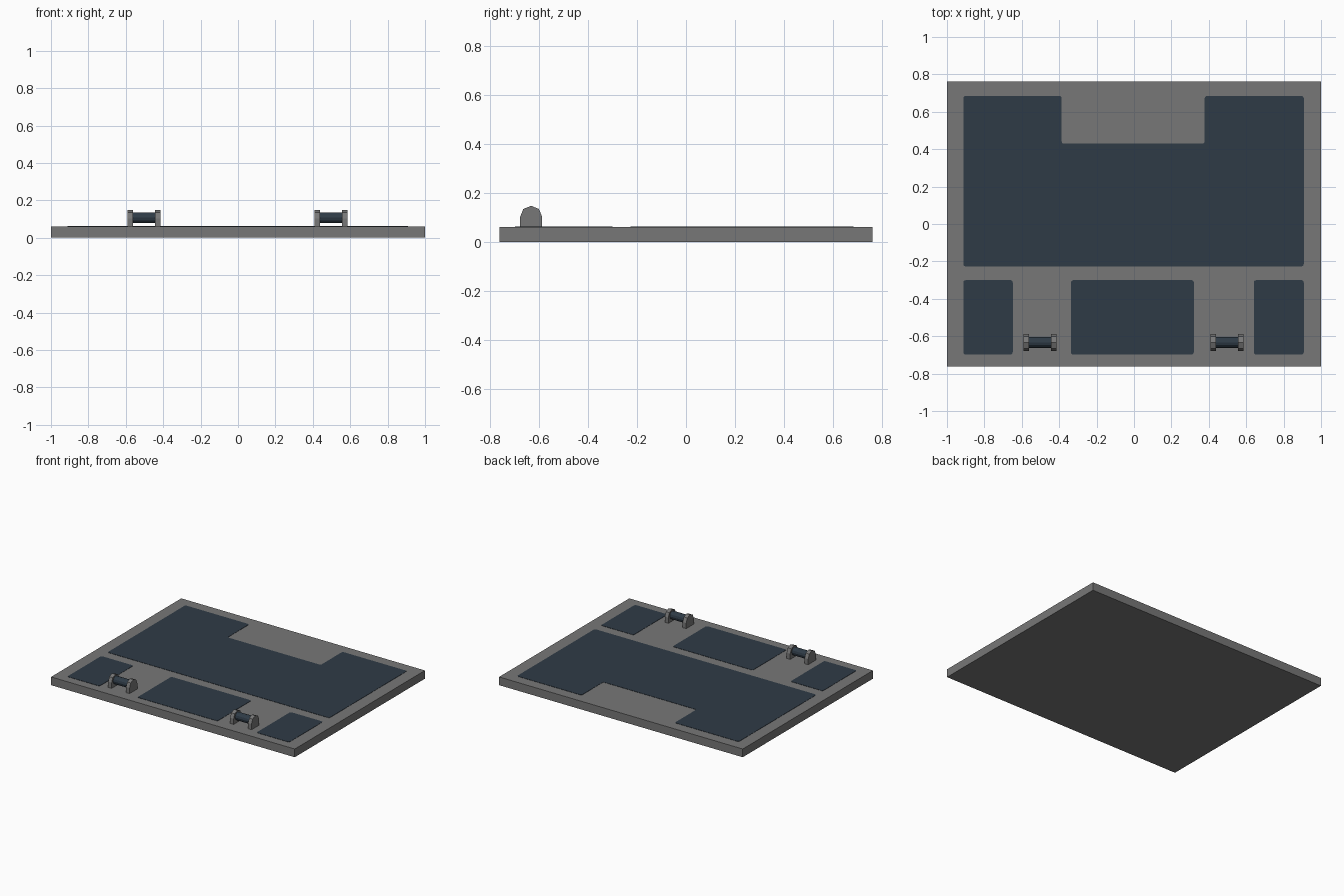
import bpy, bmesh, math
from mathutils import Vector, Matrix

if "Cube" in bpy.data.objects:
    bpy.data.objects.remove(bpy.data.objects["Cube"])

TOP = 0.061        # upper face of the slab
HALF_Y = 0.763


def material(name, rgb):
    m = bpy.data.materials.new(name)
    m.diffuse_color = (*rgb, 1)
    m.use_nodes = True
    m.node_tree.nodes["Principled BSDF"].inputs["Base Color"].default_value = m.diffuse_color
    return m


grey = material("concrete grey", (0.185, 0.185, 0.185))
navy = material("dark slate blue", (0.028, 0.044, 0.062))


def prism(name, points, direction, mat):
    """Extrude a planar outline along a direction."""
    bm = bmesh.new()
    face = bm.faces.new([bm.verts.new(p) for p in points])
    res = bmesh.ops.extrude_face_region(bm, geom=[face])
    verts = [g for g in res["geom"] if isinstance(g, bmesh.types.BMVert)]
    bmesh.ops.translate(bm, verts=verts, vec=Vector(direction))
    bmesh.ops.recalc_face_normals(bm, faces=bm.faces)
    mesh = bpy.data.meshes.new(name)
    bm.to_mesh(mesh)
    bm.free()
    mesh.materials.append(mat)
    ob = bpy.data.objects.new(name, mesh)
    bpy.context.collection.objects.link(ob)
    return ob


def rounded(outline, r=0.014, steps=3):
    """Round every corner of a 2D outline, convex or concave."""
    pts = [Vector(p) for p in outline]
    out = []
    for i, c in enumerate(pts):
        a = c + (pts[i - 1] - c).normalized() * r
        b = c + (pts[(i + 1) % len(pts)] - c).normalized() * r
        for k in range(steps + 1):
            t = k / steps
            out.append(a * (1 - t) ** 2 + c * 2 * t * (1 - t) + b * t * t)
    return out


def rect(x0, y0, x1, y1):
    return [(x0, y0), (x1, y0), (x1, y1), (x0, y1)]


# base slab
prism("base_slab", [(x, y, 0) for x, y in rect(-1, -HALF_Y, 1, HALF_Y)],
      (0, 0, TOP), grey)

# painted panels on the slab: one large notched panel and three small ones
panels = {
    "large_panel": [(-0.912, -0.227), (0.908, -0.227), (0.908, 0.685),
                    (0.378, 0.685), (0.378, 0.43), (-0.387, 0.43),
                    (-0.387, 0.685), (-0.912, 0.685)],
    "left_panel": rect(-0.912, -0.698, -0.648, -0.3),
    "middle_panel": rect(-0.337, -0.698, 0.32, -0.3),
    "right_panel": rect(0.641, -0.698, 0.908, -0.3),
}
for name, outline in panels.items():
    prism(name, [(p.x, p.y, TOP - 0.001) for p in rounded(outline)],
          (0, 0, 0.003), navy)

# two rod brackets near the front edge
CY, CZ, R = -0.633, 0.103, 0.045
arc = [(CY + R * math.cos(math.radians(a)), CZ + R * math.sin(math.radians(a)))
       for a in range(0, 181, 45)]
profile = [(CY + R, TOP - 0.002)] + arc + [(CY - R, TOP - 0.002)]
for side, cx in (("left", -0.503), ("right", 0.498)):
    # cheeks
    for end, x in (("outer_a", cx - 0.088), ("outer_b", cx + 0.059)):
        prism(f"{side}_bracket_cheek_{end}", [(x, y, z) for y, z in profile],
              (0.029, 0, 0), grey)
    # rod between the cheeks
    ring = [(cx - 0.065, CY + 0.029 * math.cos(k * math.pi / 6),
             0.107 + 0.029 * math.sin(k * math.pi / 6)) for k in range(12)]
    prism(f"{side}_bracket_rod", ring, (0.13, 0, 0), navy)
